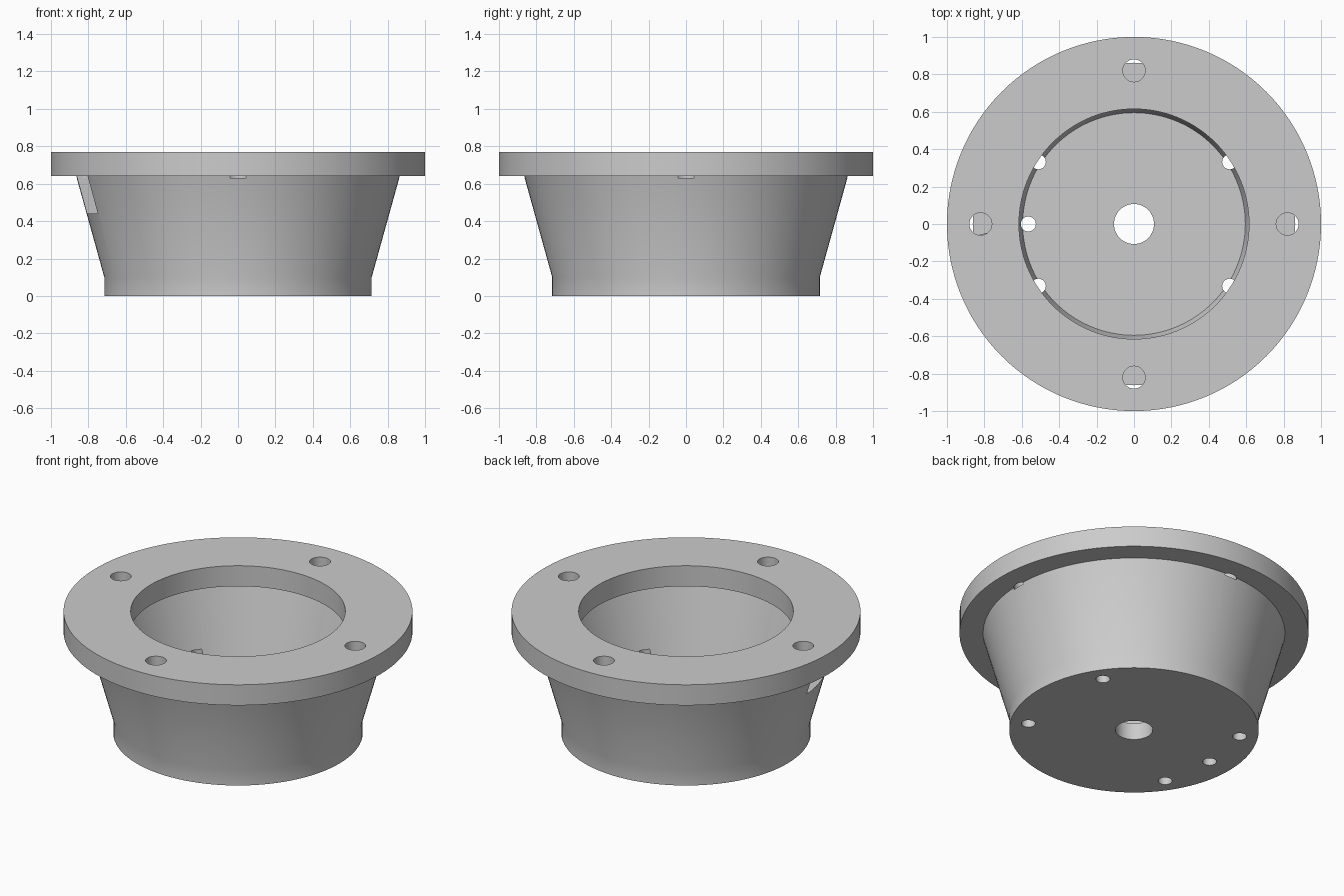
import bpy, bmesh, math
from mathutils import Matrix, Vector

cube = bpy.data.objects.get("Cube")
if cube:
    bpy.data.objects.remove(cube, do_unlink=True)

SEGMENTS = 128

# Single grey material
grey = bpy.data.materials.new("plain grey")
grey.use_nodes = True
grey.diffuse_color = (0.6, 0.6, 0.6, 1)
grey.node_tree.nodes["Principled BSDF"].inputs["Base Color"].default_value = grey.diffuse_color


def to_object(bm, name):
    bmesh.ops.recalc_face_normals(bm, faces=bm.faces)
    mesh = bpy.data.meshes.new(name)
    bm.to_mesh(mesh)
    bm.free()
    mesh.materials.append(grey)
    obj = bpy.data.objects.new(name, mesh)
    bpy.context.collection.objects.link(obj)
    return obj


def lathe(name, profile):
    """Revolve a closed (radius, height) profile about the z axis."""
    bm = bmesh.new()
    verts = [bm.verts.new((r, 0, z)) for r, z in profile]
    edges = [bm.edges.new((v, verts[i - 1])) for i, v in enumerate(verts)]
    bmesh.ops.spin(bm, geom=verts + edges, cent=(0, 0, 0), axis=(0, 0, 1),
                   angle=math.tau, steps=SEGMENTS, use_merge=True)
    bmesh.ops.remove_doubles(bm, verts=bm.verts, dist=0.0001)
    return to_object(bm, name)


def add_drill(bm, distance, degrees, radius, low, high):
    """Add a vertical cylinder at a polar position."""
    a = math.radians(degrees)
    centre = Vector((distance * math.cos(a), distance * math.sin(a), (low + high) / 2))
    bmesh.ops.create_cone(bm, cap_ends=True, segments=32, radius1=radius, radius2=radius,
                          depth=high - low, matrix=Matrix.Translation(centre))


# Cup with tapered wall, thick floor, centre bore and wide flange
cup = lathe("flanged_cup", [
    (0.107, 0), (0.715, 0), (0.715, 0.1), (0.865, 0.64), (1, 0.64), (1, 0.77),
    (0.615, 0.77), (0.615, 0.64), (0.745, 0.64), (0.595, 0.105), (0.107, 0.105)])

# Flange screw holes and floor holes
bm = bmesh.new()
for angle in range(0, 360, 90):
    add_drill(bm, 0.82, angle, 0.06, 0.63, 0.9)
for angle in (33, 147, 213, 327):
    add_drill(bm, 0.61, angle, 0.04, -0.1, 0.25)
add_drill(bm, 0.565, 180, 0.04, -0.1, 0.25)

# Side slot in the wall under the flange
slot = (Matrix.Rotation(math.radians(193), 4, "Z")
        @ Matrix.Translation((0.76, 0, 0.5425))
        @ Matrix.Diagonal((0.28, 0.26, 0.205, 1)))
bmesh.ops.create_cube(bm, size=1, matrix=slot)
cutter = to_object(bm, "hole_cutter")
cutter.hide_render = True

# Cut, apply and remove the cutter
cut = cup.modifiers.new("holes", "BOOLEAN")
cut.operation = "DIFFERENCE"
cut.solver = "EXACT"
cut.object = cutter
bpy.ops.object.select_all(action="DESELECT")
bpy.context.view_layer.objects.active = cup
cup.select_set(True)
bpy.ops.object.modifier_apply(modifier=cut.name)
bpy.data.objects.remove(cutter, do_unlink=True)
bpy.ops.object.shade_smooth_by_angle(angle=math.radians(30))
